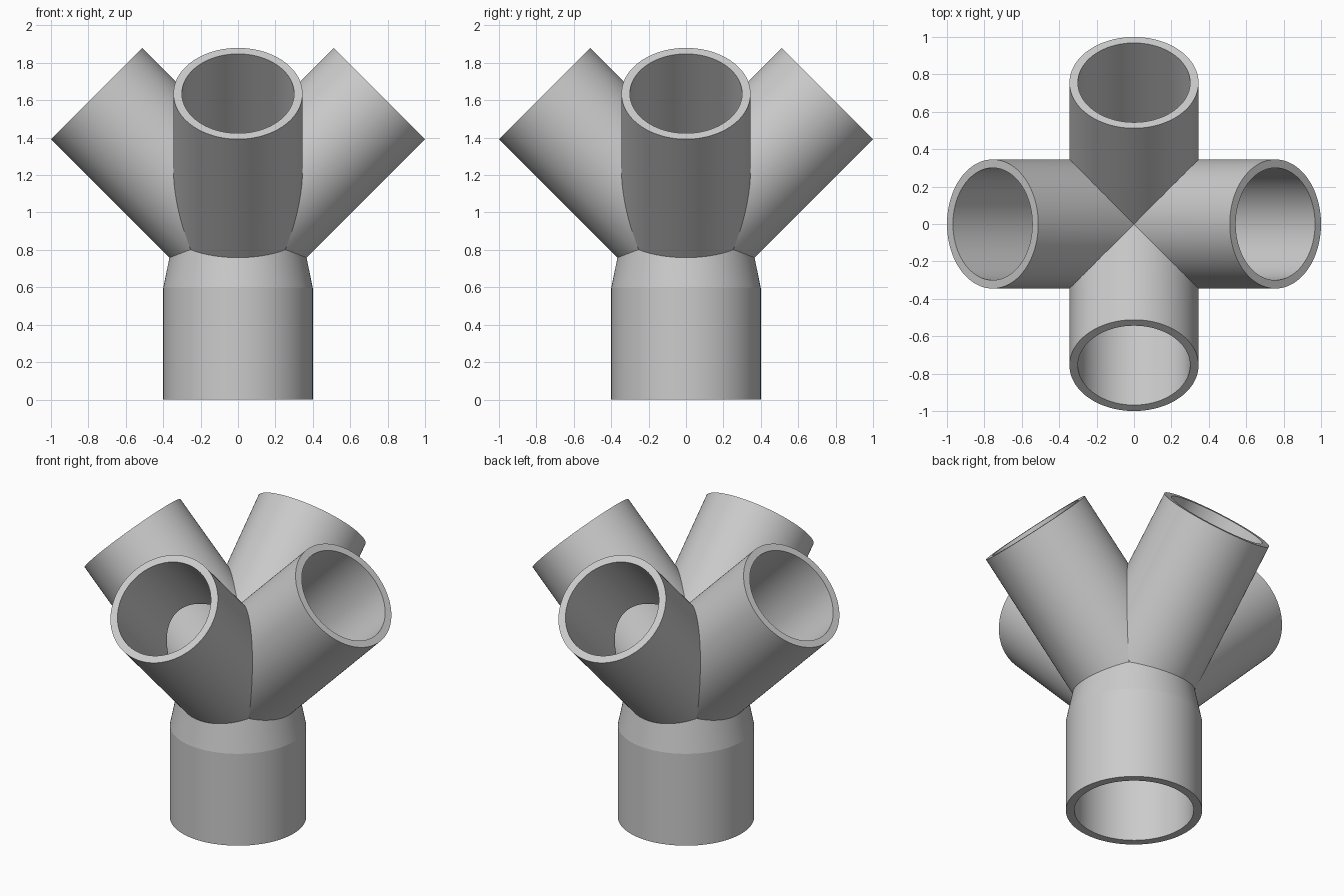
import bpy
import bmesh
from math import radians, pi, sin, cos, hypot, sqrt
from mathutils import Matrix, Vector

if "Cube" in bpy.data.objects:
    bpy.data.objects.remove(bpy.data.objects["Cube"], do_unlink=True)

SEGMENTS = 192
ANGLES = [2 * pi * i / SEGMENTS for i in range(SEGMENTS)]
HUB = Vector((0, 0, 0.88))       # point where all pipe axes meet
SHOULDER = 0.595                 # height where the socket begins to taper
ARM_LENGTH = 1.069
TILT = Matrix.Translation(HUB) @ Matrix.Rotation(pi / 4, 4, "Y")
# (socket radius, socket radius at the hub, arm radius)
OUTER = (0.4, 0.342, 0.345)
INNER = (0.35, 0.297, 0.3)

grey = bpy.data.materials.new("plain grey")
grey.use_nodes = True
COLOUR = (0.6, 0.6, 0.6, 1)
grey.diffuse_color = COLOUR
grey.node_tree.nodes["Principled BSDF"].inputs["Base Color"].default_value = COLOUR


def switch_point(test, low, high):
    """Bisect for the value between low and high where test becomes true."""
    for _ in range(40):
        middle = (low + high) / 2
        if test(middle):
            high = middle
        else:
            low = middle
    return high


def socket_radius(z, skin):
    taper = max(0, (z - SHOULDER) / (HUB.z - SHOULDER))
    return skin[0] + (skin[1] - skin[0]) * taper


def socket_point(angle, z, skin):
    r = socket_radius(z, skin)
    return Vector((r * cos(angle), r * sin(angle), z))


def socket_ring(z, skin):
    return [socket_point(a, z, skin) for a in ANGLES]


def socket_joint(skin):
    """Top ring of the socket, trimmed where the nearest arm begins."""
    ring = []
    for a in ANGLES:
        def inside_arm(z):
            p = socket_point(a, z, skin) - HUB
            along = (max(abs(p.x), abs(p.y)) + p.z) / sqrt(2)
            return p.length_squared - along ** 2 < skin[2] ** 2
        ring.append(socket_point(a, switch_point(inside_arm, SHOULDER, HUB.z), skin))
    return ring


def arm_point(angle, s, skin):
    return TILT @ Vector((skin[2] * cos(angle), skin[2] * sin(angle), s))


def arm_end(skin):
    return [arm_point(a, ARM_LENGTH, skin) for a in ANGLES]


def arm_joint(skin):
    """Lower ring of an arm, mitred to its neighbours and the socket."""
    ring = []
    for a in ANGLES:
        def is_free(s):
            p = arm_point(a, s, skin)
            clear = p.z > HUB.z or hypot(p.x, p.y) >= socket_radius(p.z, skin)
            return p.x >= abs(p.y) and clear
        ring.append(arm_point(a, switch_point(is_free, -0.5, ARM_LENGTH), skin))
    return ring


def skin_rings(bm, rings, matrix=Matrix()):
    """Join successive rings of points with quads."""
    loops = [[bm.verts.new(matrix @ p) for p in ring] for ring in rings]
    for first, second in zip(loops, loops[1:]):
        for i in range(SEGMENTS):
            j = (i + 1) % SEGMENTS
            bm.faces.new((first[i], first[j], second[j], second[i]))


bm = bmesh.new()

# Tapered socket: bore, bottom rim, outer wall
skin_rings(bm, [socket_joint(INNER), socket_ring(SHOULDER, INNER), socket_ring(0, INNER),
                socket_ring(0, OUTER), socket_ring(SHOULDER, OUTER), socket_joint(OUTER)])

# Four slanted arms: outer wall, end rim, bore
arm_rings = [arm_joint(OUTER), arm_end(OUTER), arm_end(INNER), arm_joint(INNER)]
for k in range(4):
    skin_rings(bm, arm_rings, Matrix.Rotation(k * pi / 2, 4, "Z"))

# Weld the mitred seams between the arms
bmesh.ops.remove_doubles(bm, verts=bm.verts, dist=0.0001)
mesh = bpy.data.meshes.new("pipe_fitting")
bm.to_mesh(mesh)
bm.free()
mesh.materials.append(grey)
fitting = bpy.data.objects.new("pipe_fitting", mesh)
bpy.context.collection.objects.link(fitting)

# Smooth walls with crisp rims and joints
bpy.ops.object.select_all(action="DESELECT")
fitting.select_set(True)
bpy.context.view_layer.objects.active = fitting
bpy.ops.object.shade_smooth_by_angle(angle=radians(9))
